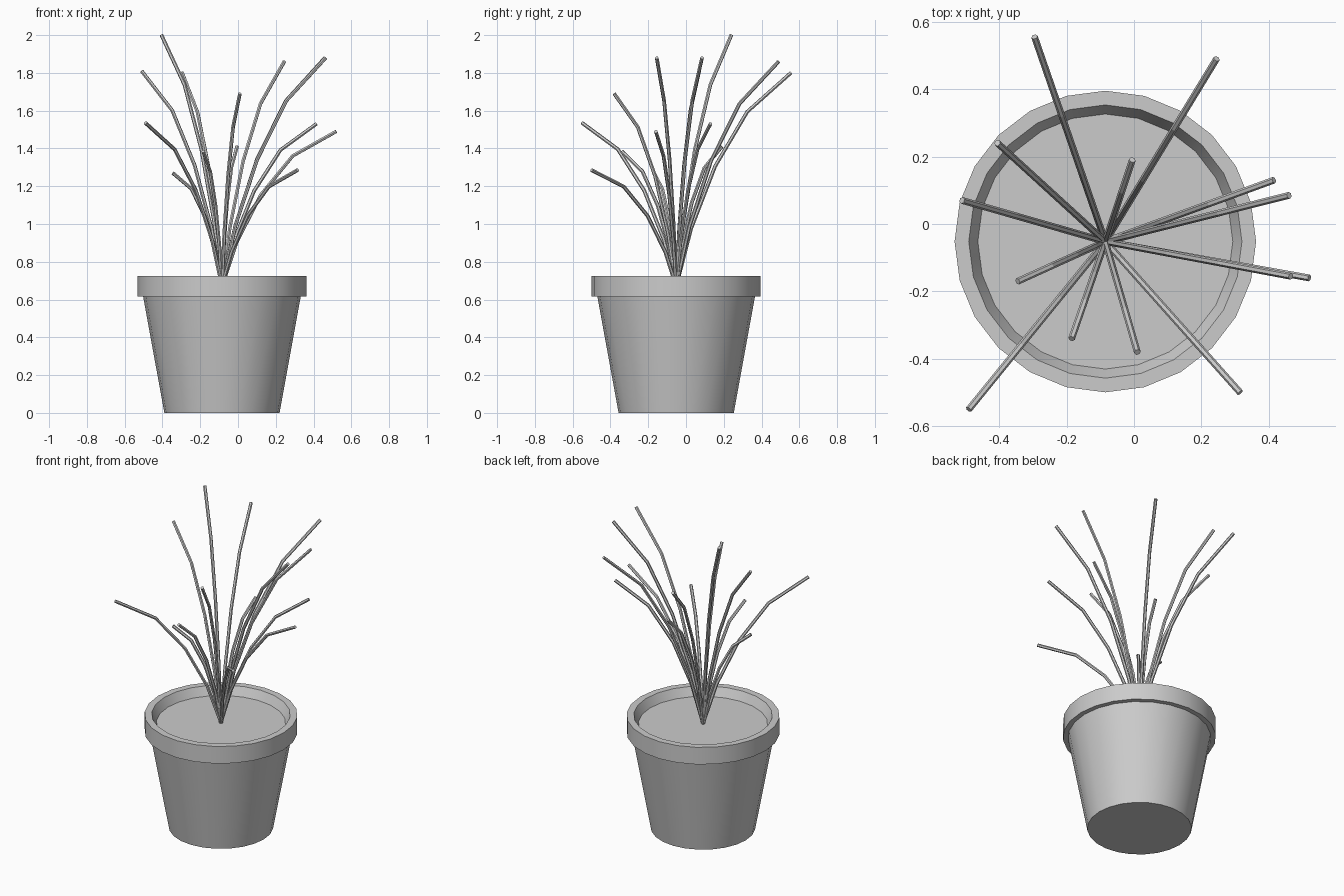
import bpy
import bmesh
from math import cos, sin, radians, tau
from mathutils import Vector

cube = bpy.data.objects.get("Cube")
if cube:
    bpy.data.objects.remove(cube, do_unlink=True)

SIDES = 24
CENTRE = Vector((-0.085, -0.052, 0))
SOIL_Z = 0.67

grey = bpy.data.materials.new("light_grey")
grey.use_nodes = True
colour = (0.6, 0.6, 0.6, 1)
grey.diffuse_color = colour
grey.node_tree.nodes["Principled BSDF"].inputs["Base Color"].default_value = colour


def add_object(name, data):
    obj = bpy.data.objects.new(name, data)
    bpy.context.collection.objects.link(obj)
    data.materials.append(grey)
    bpy.ops.object.select_all(action="DESELECT")
    obj.select_set(True)
    bpy.context.view_layer.objects.active = obj
    return obj


def lathe(name, profile, cap_start=False):
    """Turn a (radius, height) profile around the pot's axis."""
    bm = bmesh.new()
    rings = []
    for r, z in profile:
        rings.append([bm.verts.new((r * cos(tau * i / SIDES), r * sin(tau * i / SIDES), z))
                      for i in range(SIDES)])
    for low, high in zip(rings, rings[1:]):
        for i in range(SIDES):
            j = (i + 1) % SIDES
            bm.faces.new((low[i], low[j], high[j], high[i]))
    if cap_start:
        bm.faces.new(rings[0][::-1])
    mesh = bpy.data.meshes.new(name)
    bm.to_mesh(mesh)
    bm.free()
    obj = add_object(name, mesh)
    obj.location = CENTRE
    bpy.ops.object.shade_smooth_by_angle(angle=radians(30))
    return obj


# Pot: tapered body, overhanging rim and sloping inner wall
lathe("pot", [(0.305, 0), (0.417, 0.615), (0.447, 0.615), (0.447, 0.725),
              (0.405, 0.725), (0.378, SOIL_Z)], cap_start=True)

# Soil disc
bm = bmesh.new()
bmesh.ops.create_circle(bm, cap_ends=True, segments=SIDES, radius=0.378)
soil_mesh = bpy.data.meshes.new("soil")
bm.to_mesh(soil_mesh)
bm.free()
soil = add_object("soil", soil_mesh)
soil.location = CENTRE + Vector((0, 0, SOIL_Z))

# Grass blades: tip positions, and the shared bend as (outward, upward) fractions
TIPS = [(-0.295, 0.555, 1.8), (0.245, 0.49, 1.86), (-0.405, 0.24, 2.0),
        (-0.51, 0.07, 1.81), (0.46, 0.085, 1.88), (0.415, 0.13, 1.53),
        (0.52, -0.16, 1.49), (0.465, -0.155, 1.88), (0.315, -0.5, 1.285),
        (0.01, -0.38, 1.69), (-0.185, -0.34, 1.385), (-0.345, -0.17, 1.27),
        (-0.49, -0.55, 1.535), (-0.005, 0.19, 1.41)]
BEND = [(0, 0), (0.13, 0.3), (0.34, 0.61), (0.62, 0.86), (1, 1)]

base = CENTRE + Vector((0, 0, SOIL_Z))
for number, tip in enumerate(TIPS, 1):
    reach = Vector(tip) - base
    bow = 1 - 0.33 * (reach.z - 0.6)  # taller blades stand straighter
    curve = bpy.data.curves.new(f"grass_blade_{number}", "CURVE")
    curve.dimensions = "3D"
    curve.bevel_depth = 0.01
    curve.bevel_resolution = 1
    curve.use_fill_caps = True
    spline = curve.splines.new("POLY")
    spline.use_smooth = False
    spline.points.add(len(BEND) - 1)
    for point, (out, up) in zip(spline.points, BEND):
        rise = out + bow * (up - out)
        point.co = (*(base + Vector((reach.x * out, reach.y * out, reach.z * rise))), 1)
    add_object(f"grass_blade_{number}", curve)
    bpy.ops.object.convert(target="MESH")
